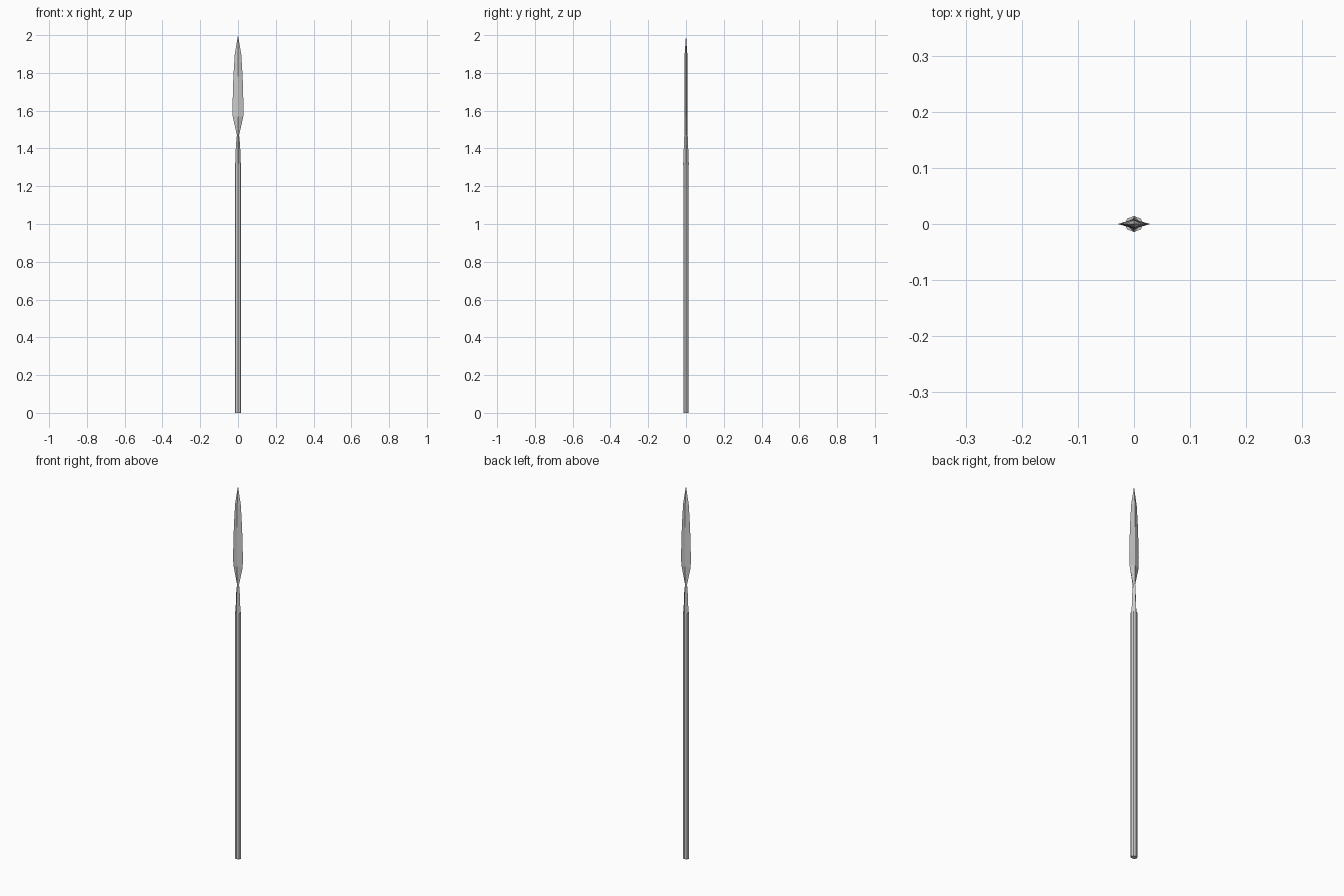
import bpy, math

if "Cube" in bpy.data.objects:
    bpy.data.objects.remove(bpy.data.objects["Cube"])

def material(name, rgb):
    m = bpy.data.materials.new(name)
    m.diffuse_color = (*rgb, 1)
    m.use_nodes = True
    m.node_tree.nodes["Principled BSDF"].inputs["Base Color"].default_value = m.diffuse_color
    return m

grey = material("plain grey", (0.6, 0.6, 0.6))

def loft(name, rings, sides, mat, squash=1.0):
    """Stack elliptical rings (z, half width, half depth); a zero ring is a point."""
    verts, faces, loops = [], [], []
    for z, rx, ry in rings:
        if rx == 0:
            verts.append((0, 0, z))
            loops.append([len(verts) - 1] * sides)
            continue
        loops.append(list(range(len(verts), len(verts) + sides)))
        for i in range(sides):
            a = 2 * math.pi * i / sides
            k = squash if i % 2 and sides == 8 else 1.0
            verts.append((rx * k * math.cos(a), ry * k * math.sin(a), z))
    for lo, hi in zip(loops, loops[1:]):
        for i in range(sides):
            j = (i + 1) % sides
            f = [lo[i], lo[j], hi[j], hi[i]]
            faces.append(list(dict.fromkeys(f)))
    faces.append(loops[0][::-1])
    if rings[-1][1] > 0:
        faces.append(loops[-1])
    me = bpy.data.meshes.new(name)
    me.from_pydata(verts, [], faces)
    me.materials.append(mat)
    ob = bpy.data.objects.new(name, me)
    bpy.context.collection.objects.link(ob)
    return ob

# wooden pole
loft("shaft", [(0, 0.017, 0.014), (1.32, 0.017, 0.014)], 8, grey)

# socket narrowing to a neck, then a leaf blade with a diamond section
loft("spearhead", [(1.315, 0.015, 0.015), (1.42, 0.011, 0.011), (1.47, 0.006, 0.009),
                   (1.57, 0.028, 0.008), (1.63, 0.029, 0.008), (1.78, 0.0245, 0.008),
                   (1.90, 0.017, 0.007), (2.0, 0, 0)], 4, grey)
